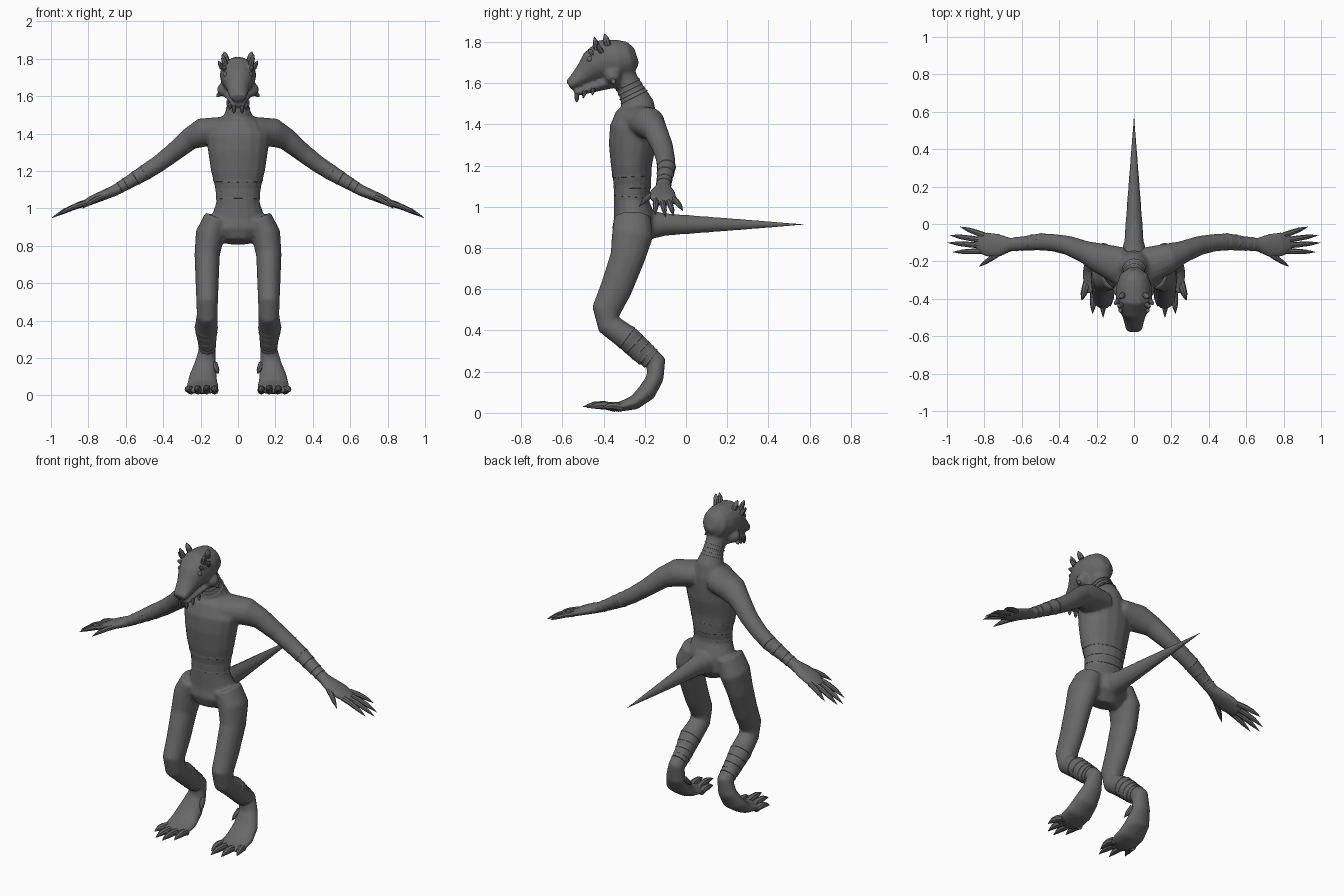
import bpy, bmesh, math
from mathutils import Vector

cube = bpy.data.objects.get("Cube")
if cube:
    bpy.data.objects.remove(cube)

grey = bpy.data.materials.new("reptile_grey")
grey.use_nodes = True
colour = (0.14, 0.14, 0.14, 1)
grey.diffuse_color = colour
grey.node_tree.nodes["Principled BSDF"].inputs["Base Color"].default_value = colour
X, Y = Vector((1, 0, 0)), Vector((0, 1, 0))


def loft(bm, rings, ref, mirror=False, sides=16):
    """Skin ellipses (x, y, z, half width along ref, other half width)."""
    for sign in ((1, -1) if mirror else (1,)):
        pts = [Vector((r[0] * sign, r[1], r[2])) for r in rings]
        loops = []
        for i, p in enumerate(pts):
            t = (pts[min(i + 1, len(pts) - 1)] - pts[max(i - 1, 0)]).normalized()
            u = (ref - t * ref.dot(t)).normalized()
            v = t.cross(u)
            a, b = rings[i][3:]
            angles = [math.tau * k / sides for k in range(sides)]
            loops.append([bm.verts.new(p + u * a * math.cos(w) + v * b * math.sin(w)) for w in angles])
        for lo, hi in zip(loops, loops[1:]):
            for k in range(sides):
                n = (k + 1) % sides
                bm.faces.new((lo[k], lo[n], hi[n], hi[k]))
        bm.faces.new(loops[0][::-1])
        bm.faces.new(loops[-1])


def spike(bm, base, tip, r, bend=0.0, ref=X, mirror=True):
    """Tapered, slightly arched claw, horn or digit."""
    a, b = Vector(base), Vector(tip)
    rings = []
    for f, s in ((0, 1), (0.35, 0.95), (0.65, 0.8), (0.85, 0.4), (1, 0.04)):
        p = a.lerp(b, f) + Vector((0, 0, bend * math.sin(math.pi * f)))
        rings.append((*p, r * s, r * s))
    loft(bm, rings, ref, mirror, 8)


def finish(bm, name, angle=40):
    bmesh.ops.recalc_face_normals(bm, faces=bm.faces)
    mesh = bpy.data.meshes.new(name)
    bm.to_mesh(mesh)
    bm.free()
    ob = bpy.data.objects.new(name, mesh)
    bpy.context.collection.objects.link(ob)
    mesh.materials.append(grey)
    bpy.ops.object.select_all(action='DESELECT')
    ob.select_set(True)
    bpy.context.view_layer.objects.active = ob
    bpy.ops.object.shade_smooth_by_angle(angle=math.radians(angle))
    return ob


# Torso and neck, from crotch to skull: (y, z, half width, half depth)
trunk = [(0, *r) for r in (
    (-.27, .82, .08, .07), (-.255, .88, .16, .105), (-.25, .95, .145, .1),
    (-.265, 1.03, .117, .085), (-.26, 1.1, .12, .09), (-.265, 1.2, .145, .1),
    (-.26, 1.3, .16, .115), (-.255, 1.38, .17, .115), (-.24, 1.45, .13, .1),
    (-.235, 1.5, .075, .08), (-.26, 1.55, .056, .066), (-.29, 1.61, .056, .06),
    (-.32, 1.68, .06, .06))]
arm = [(.08, -.22, 1.42, .1, .07), (.19, -.18, 1.405, .08, .078),
       (.26, -.15, 1.37, .06, .06), (.35, -.115, 1.295, .052, .05),
       (.43, -.1, 1.235, .047, .046), (.5, -.095, 1.19, .046, .043),
       (.6, -.105, 1.13, .038, .034), (.66, -.11, 1.095, .037, .03),
       (.72, -.115, 1.07, .062, .027), (.78, -.11, 1.045, .067, .024),
       (.84, -.1, 1.015, .05, .016)]
leg = [(.11, -.26, .95, .07, .09), (.15, -.26, .86, .078, .1),
       (.165, -.285, .75, .068, .085), (.165, -.34, .6, .062, .078),
       (.165, -.385, .5, .058, .072), (.165, -.375, .43, .056, .06),
       (.17, -.28, .36, .062, .062), (.165, -.2, .285, .048, .058),
       (.165, -.145, .245, .045, .05), (.175, -.15, .17, .058, .042),
       (.187, -.19, .1, .075, .045), (.19, -.25, .05, .085, .035),
       (.19, -.32, .03, .085, .024), (.19, -.37, .027, .07, .016)]
skull = [(0, *r) for r in (
    (-.24, 1.735, .03, .04), (-.27, 1.725, .075, .08), (-.33, 1.712, .095, .1),
    (-.4, 1.712, .098, .1), (-.45, 1.68, .083, .08), (-.49, 1.645, .062, .056),
    (-.54, 1.607, .05, .036), (-.57, 1.59, .042, .024))]
jaw = [(0, *r) for r in ((-.33, 1.62, .085, .04), (-.42, 1.59, .062, .028),
                         (-.5, 1.562, .045, .018), (-.54, 1.55, .036, .014))]
tail_root = [(0, -.26, .91, .09, .08), (0, -.16, .913, .07, .068), (0, -.08, .914, .05, .05)]

# Body fused into one smooth skin
bm = bmesh.new()
for rings in (trunk, skull, jaw, tail_root):
    loft(bm, rings, X)
loft(bm, arm, Y, True)
loft(bm, leg, X, True)
for side in (1, -1):
    # Cheeks, brows and nostril bumps
    for x, y, z, r in ((.073, -.355, 1.635, .04), (.06, -.435, 1.745, .028), (.03, -.55, 1.61, .018)):
        made = bmesh.ops.create_icosphere(bm, subdivisions=2, radius=r)
        bmesh.ops.translate(bm, verts=made["verts"], vec=(x * side, y, z))
body = finish(bm, "body", 180)
remesh = body.modifiers.new("fuse", 'REMESH')
remesh.mode = 'VOXEL'
remesh.voxel_size = 0.009
remesh.use_smooth_shade = True
smooth = body.modifiers.new("soften", 'SMOOTH')
smooth.factor = 0.5
smooth.iterations = 5

# Tail of overlapping tapering segments
bm = bmesh.new()
count = 14
rings = []
for i in range(count):
    f, g = i / count, (i + 1) / count
    for q, grow in ((f, 1), (g - 0.006, 1.03)):
        r = max(0.056 * (1 - q) ** 0.95 * grow, 0.001)
        rings.append((0, -.13 + .70 * q, .914, r * .95, r))
rings[-1] = (0, .57, .915, .001, .001)
loft(bm, rings, X, sides=14)
finish(bm, "tail", 25)

# Fingers and thumbs
bm = bmesh.new()
for base, tip in (((.80, -.06, 1.035), (.93, -.015, .98)),
                  ((.82, -.085, 1.025), (.985, -.06, .955)),
                  ((.82, -.115, 1.025), (.997, -.1, .948)),
                  ((.81, -.145, 1.03), (.97, -.15, .96)),
                  ((.72, -.155, 1.065), (.83, -.228, 1.0))):
    spike(bm, base, tip, .0155, .008, Y)
finish(bm, "fingers")

# Toes and inner dew claws
bm = bmesh.new()
for base, tip in (((.125, -.32, .025), (.125, -.44, .02)),
                  ((.168, -.34, .025), (.165, -.5, .03)),
                  ((.212, -.34, .025), (.222, -.48, .025)),
                  ((.25, -.31, .025), (.28, -.41, .02))):
    spike(bm, base, tip, .021, .012)
spike(bm, (.125, -.16, .17), (.105, -.21, .115), .016)
finish(bm, "toes")

# Horns, cheek spines and chin spines
bm = bmesh.new()
for base, tip, r in (((.065, -.43, 1.76), (.085, -.445, 1.825), .016),
                     ((.06, -.38, 1.785), (.075, -.395, 1.84), .017),
                     ((.085, -.41, 1.75), (.105, -.43, 1.79), .013),
                     ((.07, -.45, 1.74), (.075, -.475, 1.765), .012),
                     ((.09, -.36, 1.62), (.115, -.345, 1.595), .013),
                     ((.022, -.53, 1.55), (.022, -.53, 1.505), .012),
                     ((.04, -.49, 1.565), (.044, -.5, 1.525), .010),
                     ((.052, -.45, 1.575), (.055, -.455, 1.54), .010)):
    spike(bm, base, tip, r, 0, Y)
finish(bm, "head_spines")

# Eyes
bm = bmesh.new()
for side in (1, -1):
    made = bmesh.ops.create_uvsphere(bm, u_segments=12, v_segments=8, radius=.015)
    bmesh.ops.translate(bm, verts=made["verts"], vec=(.064 * side, -.465, 1.715))
finish(bm, "eyes")


def bands(bm, rings, first, last, count, ref, mirror, lift=.003):
    """Scale collars, each flaring over the next one along a limb."""
    def sample(q):
        i = min(int(q), len(rings) - 2)
        return [a + (b - a) * (q - i) for a, b in zip(rings[i], rings[i + 1])]
    step = (last - first) / count
    for n in range(count):
        start = first + n * step
        out = []
        for f, grow in ((0, -.006), (.9, lift), (1, -.006)):
            x, y, z, a, b = sample(start + step * f)
            out.append((x, y, z, a + grow, b + grow))
        loft(bm, out, ref, mirror)


# Scale bands on neck, waist, forearms and shins
bm = bmesh.new()
bands(bm, trunk, 11.0, 9.6, 4, X, False)
bands(bm, trunk, 5.0, 3.2, 3, X, False, .001)
bands(bm, arm, 4.5, 6.6, 4, Y, True, .001)
bands(bm, leg, 5.6, 7.6, 5, X, True, .001)
finish(bm, "scale_bands", 30)
